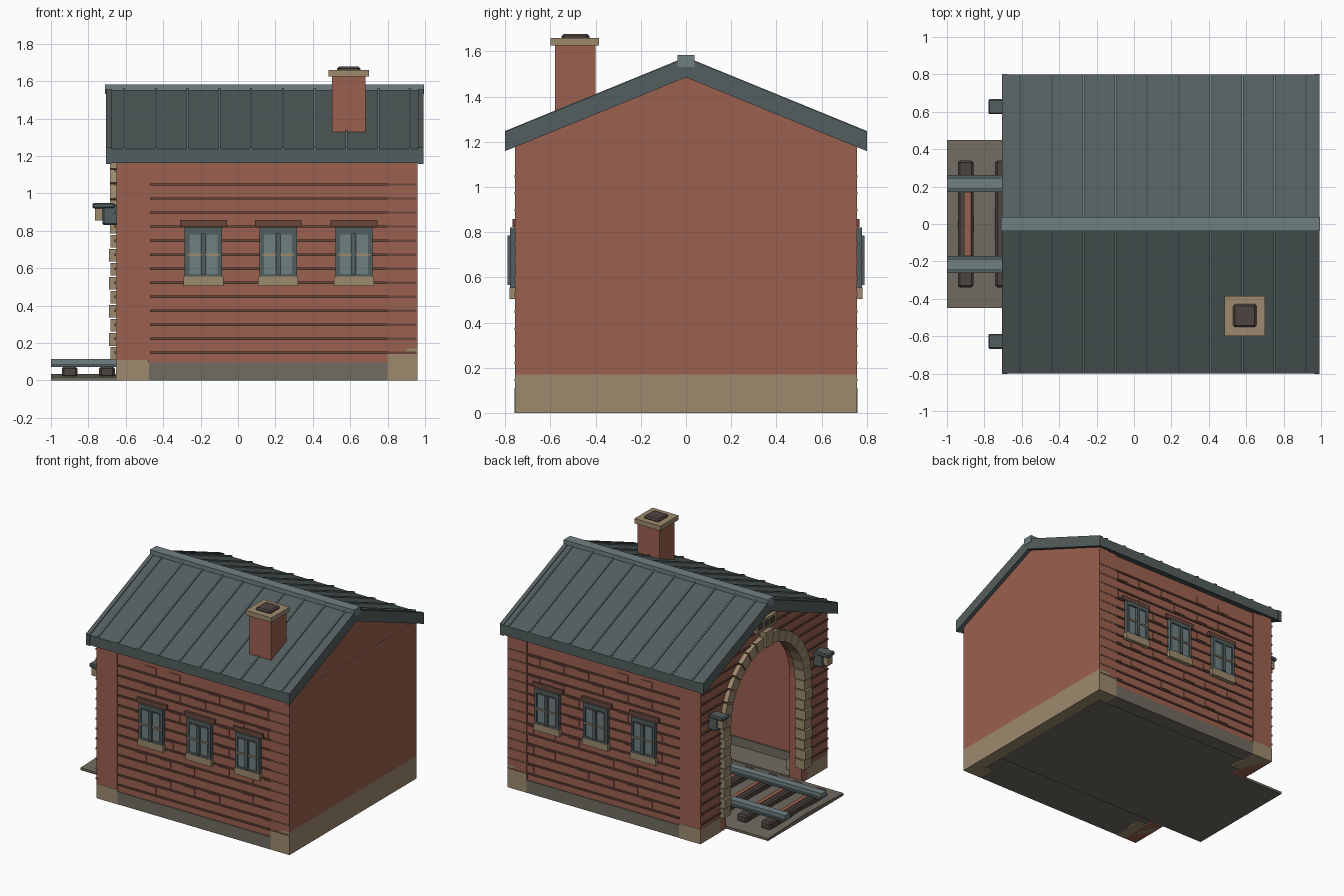
import bpy, bmesh, math

cube = bpy.data.objects.get("Cube")
if cube:
    bpy.data.objects.remove(cube, do_unlink=True)


def material(name, r, g, b):
    m = bpy.data.materials.new(name)
    m.use_nodes = True
    m.diffuse_color = (r, g, b, 1)
    m.node_tree.nodes["Principled BSDF"].inputs["Base Color"].default_value = (r, g, b, 1)
    return m


BRICK = material("red_brick", .33, .118, .08)
DARK_BRICK = material("dark_brick", .14, .062, .045)
SLATE = material("slate_metal", .088, .112, .112)
PALE = material("pale_metal", .16, .215, .22)
STONE = material("tan_stone", .34, .255, .155)
GREY = material("grey_stone", .165, .148, .12)
DARK = material("dark_brown", .075, .056, .05)


def finish(name, bm, mat):
    bmesh.ops.recalc_face_normals(bm, faces=bm.faces)
    mesh = bpy.data.meshes.new(name)
    bm.to_mesh(mesh)
    bm.free()
    mesh.materials.append(mat)
    ob = bpy.data.objects.new(name, mesh)
    bpy.context.collection.objects.link(ob)
    return ob


def add_prism(bm, profile, x0, x1):
    """Extrude a y-z outline along x."""
    a = [bm.verts.new((x0, y, z)) for y, z in profile]
    b = [bm.verts.new((x1, y, z)) for y, z in profile]
    bm.faces.new(a)
    bm.faces.new(b)
    for i in range(len(a)):
        j = (i + 1) % len(a)
        bm.faces.new((a[i], a[j], b[j], b[i]))


def prisms(name, items, mat):
    bm = bmesh.new()
    for profile, x0, x1 in items:
        add_prism(bm, profile, x0, x1)
    return finish(name, bm, mat)


def boxes(name, items, mat, both=False, bevel=0):
    """Boxes as (x0, x1, y0, y1, z0, z1), optionally repeated at -y."""
    out = []
    for x0, x1, y0, y1, z0, z1 in items:
        for s in ((1, -1) if both else (1,)):
            out.append(([(s * y0, z0), (s * y1, z0), (s * y1, z1), (s * y0, z1)], x0, x1))
    ob = prisms(name, out, mat)
    if bevel:
        mod = ob.modifiers.new("chamfer", "BEVEL")
        mod.width = bevel
        mod.segments = 1
    return ob


W = .757                      # half width of the building
LEFT, RIGHT = -.65, .96       # end faces
SPRING, R_IN, R_OUT = .78, .45, .52
COURSES = [.147 + .075 * k for k in range(13)]

# Side walls, corner piers and plinths
boxes("side_walls", [(-.48, .8, .65, .75, .095, 1.17)], BRICK, True)
boxes("side_plinths", [(-.48, .8, .64, W, 0, .095)], GREY, True)
boxes("entrance_piers", [(-.56, -.48, .65, W, .11, 1.175)], BRICK, True)
boxes("entrance_pier_bases", [(LEFT - .002, -.475, R_OUT, W + .002, 0, .11)], STONE, True)
boxes("rear_piers", [(.8, .9, .65, W, .155, 1.175)], BRICK, True)
boxes("rear_pier_bases", [(.8, .9, .64, W, 0, .155), (.86, .9, .64, W, .1, .17)], STONE, True)

# Closed rear wall with gable
boxes("rear_wall", [(.88, RIGHT, -W, W, .17, 1.19)], BRICK)
prisms("rear_gable", [([(-W, 1.19), (W, 1.19), (0, 1.505)], .88, RIGHT - .001)], BRICK)
boxes("rear_wall_base", [(.86, RIGHT, -W, W, 0, .17)], STONE)

# Entrance wall with arched opening
N = 18
arch = [(R_IN * math.cos(math.pi * i / N), SPRING + R_IN * math.sin(math.pi * i / N))
        for i in range(N + 1)]
prisms("entrance_wall", [([(-W, 0), (-W, 1.18), (0, 1.5), (W, 1.18), (W, 0), (R_IN, 0)]
                          + arch + [(-R_IN, 0)], LEFT, -.55)], BRICK)

# Mortar courses on the side walls
boxes("side_courses", [(-.47, .955, .74, W + .0015, z - .006, z + .006) for z in COURSES],
      DARK_BRICK, True)

# Mortar courses on the entrance wall, fitted around the arch and under the roof
strips = []
for k in range(17):
    z = .147 + .075 * k
    inner = R_OUT
    if z > SPRING:
        inner = math.sqrt(max(R_OUT ** 2 - (z - SPRING) ** 2, .0004))
    outer = min(W, (1.49 - z) / .43)
    if outer > inner:
        strips.append((LEFT - .01, LEFT + .02, inner, outer, z - .006, z + .006))
boxes("entrance_courses", strips, DARK_BRICK, True)

# Raised single bricks, by course
RAISED = {12: (-.2, 0), 11: (.33, .535, .735), 10: (-.2, 0, .21), 9: (.535, .735),
          8: (0, .41), 7: (-.285,), 6: (.41,), 5: (-.285, -.06), 4: (.41, .61, .79),
          3: (-.285, -.08, .12), 2: (.61, .79), 1: (-.08, .12, .33), 0: (-.2, .79)}
boxes("raised_bricks", [(x - .046, min(x + .046, .802), .74, .756, .16 + .075 * k, .21 + .075 * k)
                        for k, xs in RAISED.items() for x in xs], BRICK, True)

# Windows
for i, x in enumerate((-.185, .215, .62)):
    n = "window_%d_" % (i + 1)
    boxes(n + "frame", [(x - .1, x + .1, .74, .772, .54, .82)], SLATE, True)
    boxes(n + "surround", [(x - .1, x - .08, .77, .78, .555, .82),
                           (x + .08, x + .1, .77, .78, .555, .82),
                           (x - .1, x + .1, .77, .78, .79, .82),
                           (x - .1, x + .1, .77, .78, .555, .57),
                           (x - .012, x + .012, .77, .79, .565, .785)], SLATE, True)
    boxes(n + "glass", [(x - .075, x - .016, .77, .776, .57, .78),
                        (x + .016, x + .075, .77, .776, .57, .78)], PALE, True)
    boxes(n + "crossbar", [(x - .085, x + .085, .77, .784, .665, .677)], STONE, True)
    boxes(n + "sill", [(x - .107, x + .107, .74, .782, .505, .555)], STONE, True)
    boxes(n + "lintel", [(x - .125, x + .125, .74, .768, .822, .858)], DARK_BRICK, True)

# Stone arch: straight jambs, then wedge stones
boxes("arch_jambs", [(-.69 if k % 2 else -.682, -.6, R_IN - .01, R_OUT,
                      .11 + .075 * k, .178 + .075 * k) for k in range(9)], STONE, True)
wedges = []
STONES = 17
for i in range(STONES):
    a, b = (math.pi * (i + t) / STONES for t in (.05, .95))
    key = i == STONES // 2
    r0, r1 = R_IN - .01, R_OUT + (.04 if key else 0)
    wedges.append(([(r * math.cos(t), SPRING + r * math.sin(t))
                    for r, t in ((r0, a), (r1, a), (r1, b), (r0, b))],
                   -.70 if key else -.685, -.6))
prisms("arch_stones", wedges, STONE)

# Gable vent
boxes("vent_plate", [(-.675, -.64, -.12, .12, 1.345, 1.425)], STONE)
boxes("vent_holes", [(-.68, -.67, y - .025, y + .025, 1.362, 1.408) for y in (-.07, 0, .07)], DARK)


# Roof, standing seams and ridge
def chevron(y, lift, depth):
    return [(-y, 1.238 + lift), (0, 1.565 + lift), (y, 1.238 + lift),
            (y, 1.238 - depth), (0, 1.565 - depth), (-y, 1.238 - depth)]


prisms("roof", [(chevron(.8, 0, .075), -.705, .99)], SLATE)
prisms("roof_seams", [(chevron(.8, .01, .01), -.615 + .17 * i, -.604 + .17 * i)
                      for i in range(10)], PALE)
prisms("roof_verges", [(chevron(.802, .006, .08), x, x + .03) for x in (-.707, .962)], SLATE)
boxes("ridge_cap", [(-.71, .995, -.038, .038, 1.53, 1.583)], PALE)

# Chimney
boxes("chimney_stack", [(.503, .683, -.58, -.40, 1.3, 1.63)], BRICK)
boxes("chimney_cap", [(.483, .70, -.60, -.384, 1.625, 1.66)], STONE)
boxes("chimney_flue", [(.53, .655, -.552, -.428, 1.64, 1.677)], DARK, bevel=.01)

# Wall lamps beside the entrance
boxes("lamp_bodies", [(-.725, -.64, .592, .662, .83, .94)], SLATE, True, .008)
boxes("lamp_hoods", [(-.778, -.66, .587, .667, .92, .948)], SLATE, True, .006)
boxes("lamp_lenses", [(-.765, -.72, .602, .652, .855, .925)], STONE, True)

# Track bed, inner floor, sleepers and rails
prisms("track_bed", [([(-.45, 0), (.45, 0), (.45, .018), (0, .034), (-.45, .018)], -1, .87)], GREY)
boxes("inner_floor", [(-.55, .87, .44, .65, .01, .03)], GREY, True)
ties = [-.9 + .2 * i for i in range(9)]
boxes("sleepers", [(x - .042, x + .042, -.34, .34, .015, .075) for x in ties], DARK, bevel=.012)
boxes("sleeper_boards", [(x - .004, x + .026, -.165, .165, .07, .079) for x in ties], BRICK)
boxes("rail_feet", [(-1, .85, .17, .262, .072, .085)], SLATE, True)
boxes("rails", [(-1, .85, .188, .245, .08, .113)], PALE, True)
